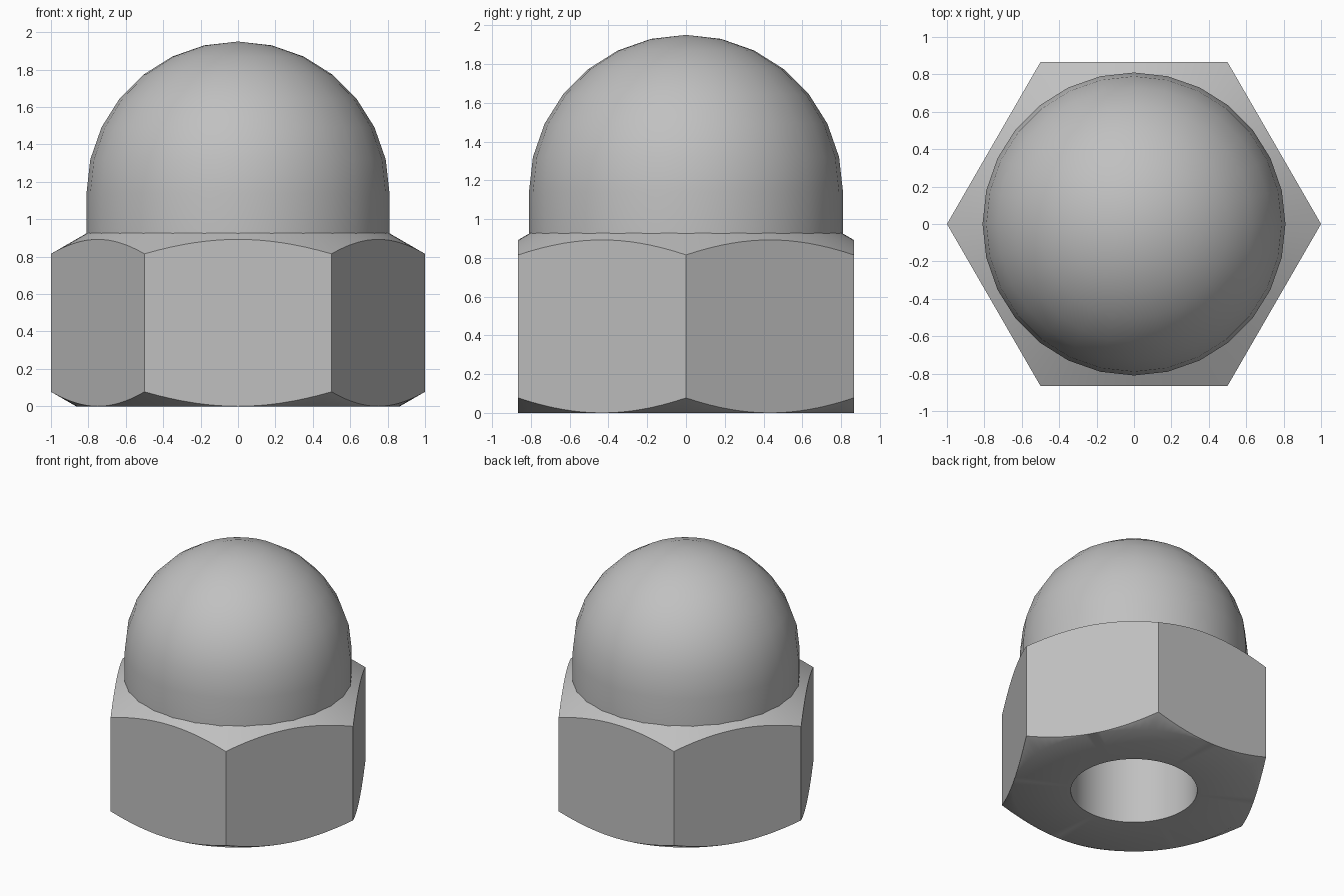
import bpy, bmesh, math

cube = bpy.data.objects.get("Cube")
if cube:
    bpy.data.objects.remove(cube)

# One plain metal colour
metal = bpy.data.materials.new("grey metal")
metal.use_nodes = True
colour = (0.53, 0.53, 0.53, 1)
metal.diffuse_color = colour
metal.node_tree.nodes["Principled BSDF"].inputs["Base Color"].default_value = colour

FLAT = math.sqrt(3) / 2          # centre to flat; centre to corner is 1
SLOPE = math.tan(math.radians(30))
TOP_CORNER = 0.815
HOLE_R, HOLE_DEPTH = 0.45, 0.95
DOME_R, DOME_Z = 0.81, 1.14


def hex_radius(a):
    return FLAT / math.cos(a % (math.pi / 3) - math.pi / 6)


def lathe(name, rings, segments, cap_first=False, cap_last=False):
    """Bridge rings; each ring is a function angle -> (radius, z)."""
    bm = bmesh.new()
    loops = []
    for ring in rings:
        loop = []
        for i in range(segments):
            a = math.tau * i / segments
            r, z = ring(a)
            loop.append(bm.verts.new((r * math.cos(a), r * math.sin(a), z)))
        loops.append(loop)
    for low, high in zip(loops, loops[1:]):
        for i in range(segments):
            j = (i + 1) % segments
            bm.faces.new((low[i], low[j], high[j], high[i]))
    if cap_first:
        bm.faces.new(loops[0][::-1])
    if cap_last:
        bm.faces.new(loops[-1])
    bmesh.ops.remove_doubles(bm, verts=bm.verts, dist=0.0001)
    mesh = bpy.data.meshes.new(name)
    bm.to_mesh(mesh)
    bm.free()
    mesh.materials.append(metal)
    obj = bpy.data.objects.new(name, mesh)
    bpy.context.collection.objects.link(obj)
    bpy.ops.object.select_all(action='DESELECT')
    obj.select_set(True)
    bpy.context.view_layer.objects.active = obj
    bpy.ops.object.shade_smooth_by_angle(angle=math.radians(35))
    return obj


def circle(r, z):
    return lambda a: (r, z)


def chamfer_top(r):
    return TOP_CORNER + (1 - r) * SLOPE


# Hexagonal body: blind hole, flat underside, conical chamfers cut into the flats
lathe("hex_body", [
    circle(HOLE_R, HOLE_DEPTH),
    circle(HOLE_R, 0),
    circle(FLAT, 0),
    lambda a: (hex_radius(a), (hex_radius(a) - FLAT) * SLOPE),
    lambda a: (hex_radius(a), chamfer_top(hex_radius(a))),
    circle(0.79, chamfer_top(0.79)),
], 96, cap_first=True)

# Domed cap: short cylinder below a hemisphere
STEPS = 7
dome = [circle(DOME_R, chamfer_top(DOME_R) - 0.005)]
for k in range(STEPS + 1):
    t = math.pi / 2 * k / STEPS
    dome.append(circle(DOME_R * math.cos(t), DOME_Z + DOME_R * math.sin(t)))
lathe("dome_cap", dome, 28)
